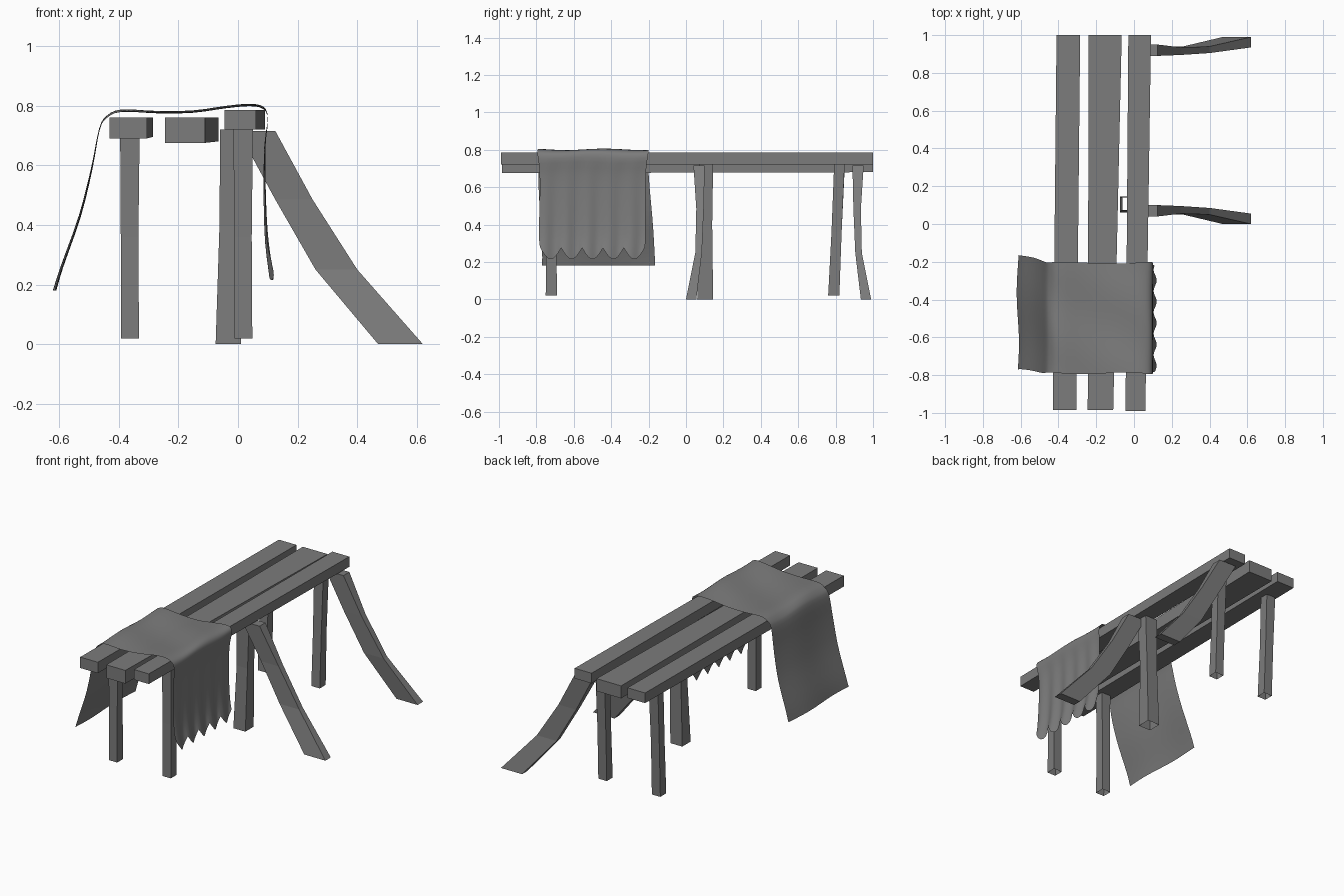
import bpy, bmesh, math
from mathutils import Vector

if "Cube" in bpy.data.objects:
    bpy.data.objects.remove(bpy.data.objects["Cube"], do_unlink=True)

grey = bpy.data.materials.new("weathered_grey")
grey.use_nodes = True
colour = (0.2, 0.2, 0.2, 1)
grey.diffuse_color = colour
grey.node_tree.nodes["Principled BSDF"].inputs["Base Color"].default_value = colour


def finish(name, bm):
    bmesh.ops.recalc_face_normals(bm, faces=bm.faces)
    mesh = bpy.data.meshes.new(name)
    bm.to_mesh(mesh)
    bm.free()
    obj = bpy.data.objects.new(name, mesh)
    bpy.context.collection.objects.link(obj)
    mesh.materials.append(grey)
    return obj


def loft(name, sections, capped=True):
    """Join four-cornered sections into a beam."""
    bm = bmesh.new()
    rings = [[bm.verts.new(p) for p in s] for s in sections]
    for a, b in zip(rings, rings[1:]):
        for i in range(4):
            j = (i + 1) % 4
            bm.faces.new((a[i], a[j], b[j], b[i]))
    if capped:
        bm.faces.new(rings[0])
        bm.faces.new(rings[-1])
    return finish(name, bm)


def flat(x0, x1, y0, y1, z):
    return [(x0, y0, z), (x1, y0, z), (x1, y1, z), (x0, y1, z)]


def upright(x0, x1, y, z0, z1):
    return [(x0, y, z0), (x1, y, z0), (x1, y, z1), (x0, y, z1)]


# Seat planks, each slightly skewed along its length
loft("left_plank", [upright(-0.43, -0.305, -0.985, 0.69, 0.76),
                    upright(-0.41, -0.285, 1.0, 0.695, 0.76)])
loft("middle_plank", [upright(-0.245, -0.11, -0.985, 0.675, 0.76),
                      upright(-0.24, -0.065, 1.0, 0.68, 0.76)])
loft("right_plank", [upright(-0.045, 0.06, -0.99, 0.72, 0.785),
                     upright(-0.03, 0.09, 1.0, 0.72, 0.785)])

# Hollow upright legs, pinched a little in the middle
for side, x, top in (("left", -0.362, 0.69), ("right", 0.018, 0.72)):
    for end, y, lean in (("front", -0.72, 0.0), ("back", 0.79, 0.03)):
        loft(f"{end}_{side}_leg",
             [flat(x - 0.03, x + 0.03, y - 0.03, y + 0.03, 0.02),
              flat(x - 0.031, x + 0.028, y - 0.027 + lean / 2, y + 0.027 + lean / 2, 0.36),
              flat(x - 0.033, x + 0.032, y - 0.028 + lean, y + 0.028 + lean, top)],
             capped=False)
loft("centre_leg", [flat(-0.075, 0.01, 0.06, 0.145, 0.0),
                    flat(-0.062, 0.015, 0.075, 0.14, 0.4),
                    flat(-0.06, 0.03, 0.07, 0.145, 0.72)], capped=False)

# Bowed slanting braces, mirrored front to back
brace = [(0.0, 0.125, 0.04, 0.10, 0.715), (0.125, 0.25, 0.055, 0.095, 0.485),
         (0.26, 0.40, 0.05, 0.085, 0.25), (0.47, 0.62, 0.0, 0.055, 0.0)]
loft("centre_brace", [flat(*s) for s in brace])
loft("back_brace", [flat(a, b, 0.99 - d, 0.99 - c, z) for a, b, c, d, z in brace])

# Draped cloth: a smoothed profile swept across the seat
profile = [Vector(p) for p in (
    (-0.615, 0.18), (-0.59, 0.26), (-0.53, 0.43), (-0.49, 0.59), (-0.465, 0.72),
    (-0.44, 0.762), (-0.39, 0.783), (-0.27, 0.778), (-0.15, 0.78), (-0.04, 0.795),
    (0.04, 0.802), (0.085, 0.792), (0.1, 0.755), (0.09, 0.66), (0.09, 0.48),
    (0.097, 0.34), (0.112, 0.24))]


def smooth_path(pts, steps=3):
    path = []
    for i in range(len(pts) - 1):
        a, b = pts[max(i - 1, 0)], pts[i]
        c, d = pts[i + 1], pts[min(i + 2, len(pts) - 1)]
        for k in range(steps):
            t = k / steps
            path.append(0.5 * (2 * b + (c - a) * t + (2 * a - 5 * b + 4 * c - d) * t ** 2
                               + (3 * b - a - 3 * c + d) * t ** 3))
    return path + [pts[-1]]


path = smooth_path(profile)
columns = 60
bm = bmesh.new()
rows = []
for i, p in enumerate(path):
    u = i / (len(path) - 1)
    left_hang = max(0, 1 - u / 0.3)
    right_hang = max(0, (u - 0.75) / 0.25)
    y0 = -0.79 + 0.02 * left_hang + 0.012 * right_hang + 0.005 * math.sin(u * 25)
    y1 = -0.205 + 0.04 * left_hang - 0.02 * right_hang + 0.005 * math.sin(u * 21)
    row = []
    for j in range(columns + 1):
        v = j / columns
        x = p.x + 0.008 * right_hang * math.sin(v * 31) + 0.006 * left_hang * math.sin(v * 7)
        z = p.y + 0.004 * math.sin(v * 9 + u * 14) * (1 - max(left_hang, right_hang))
        # scalloped hem on the right side only
        if right_hang > 0.75:
            z += (right_hang - 0.75) / 0.25 * (0.035 - 0.06 * abs(math.sin(v * math.pi * 5)))
        row.append(bm.verts.new((x, y0 + (y1 - y0) * v, z)))
    rows.append(row)
for a, b in zip(rows, rows[1:]):
    for j in range(columns):
        bm.faces.new((a[j], a[j + 1], b[j + 1], b[j]))
cloth = finish("draped_cloth", bm)
for poly in cloth.data.polygons:
    poly.use_smooth = True
